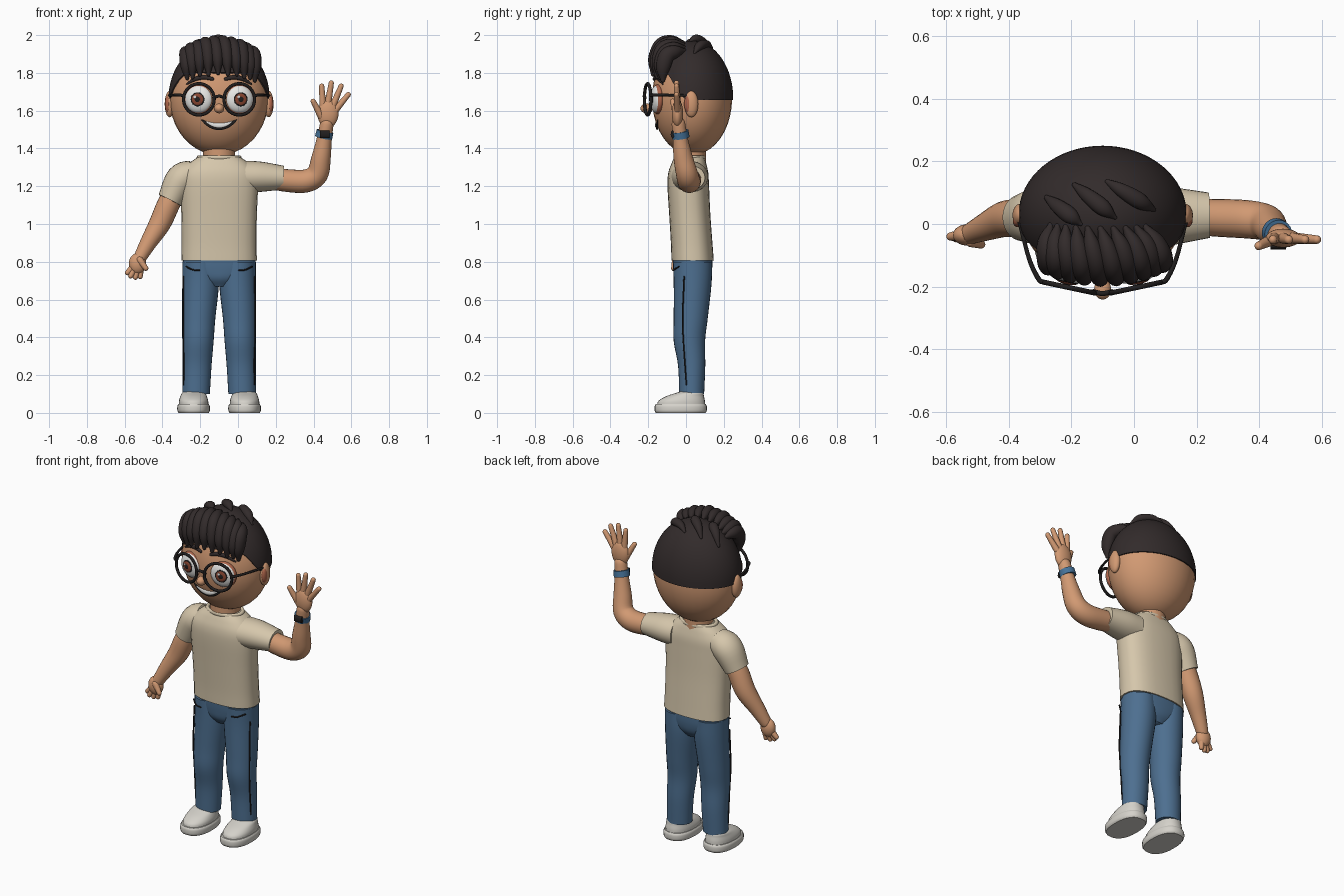
import bpy, bmesh, math
from math import sin, cos, pi, radians, sqrt
from mathutils import Vector, Matrix

if "Cube" in bpy.data.objects:
    bpy.data.objects.remove(bpy.data.objects["Cube"])

CX = -0.1  # body centre line
HEAD = Vector((CX, 0.032, 1.665))
HEAD_R = Vector((0.262, 0.212, 0.30))
CAP_R = Vector((0.268, 0.218, 0.306))


def material(name, *rgb):
    m = bpy.data.materials.new(name)
    m.use_nodes = True
    m.diffuse_color = (*rgb, 1)
    m.node_tree.nodes["Principled BSDF"].inputs["Base Color"].default_value = (*rgb, 1)
    return m


SKIN = material("skin", 0.64, 0.32, 0.17)
SHIRT = material("cream cotton", 0.67, 0.57, 0.41)
DENIM = material("blue denim", 0.075, 0.16, 0.28)
HAIR = material("dark hair", 0.032, 0.024, 0.024)
BLACK = material("black", 0.015, 0.013, 0.013)
SHOE = material("shoe white", 0.66, 0.64, 0.59)
WHITE = material("eye white", 0.82, 0.82, 0.8)
IRIS = material("iris brown", 0.25, 0.06, 0.03)
BLUSH = material("blush", 0.42, 0.13, 0.07)
BAND = material("band blue", 0.06, 0.17, 0.32)


def build(name, bm, mat):
    bmesh.ops.recalc_face_normals(bm, faces=bm.faces)
    me = bpy.data.meshes.new(name)
    bm.to_mesh(me)
    bm.free()
    me.materials.append(mat)
    me.shade_smooth()
    me.set_sharp_from_angle(angle=radians(45))
    ob = bpy.data.objects.new(name, me)
    bpy.context.collection.objects.link(ob)
    return ob


def ball(name, loc, scale, mat, rot_z=0):
    bm = bmesh.new()
    m = Matrix.Translation(loc) @ Matrix.Rotation(rot_z, 4, "Z") @ Matrix.Diagonal((*scale, 1))
    bmesh.ops.create_uvsphere(bm, u_segments=32, v_segments=20, radius=1, matrix=m)
    return build(name, bm, mat)


def ring(name, loc, big, small, mat, rot=(0, 0, 0), scale=(1, 1, 1)):
    bpy.ops.mesh.primitive_torus_add(location=loc, rotation=rot, major_radius=big,
                                     minor_radius=small, major_segments=40, minor_segments=10)
    ob = bpy.context.object
    ob.name, ob.scale = name, scale
    ob.data.materials.append(mat)
    ob.data.shade_smooth()


def skin_rings(name, sections, mat, power=2.0, n=28):
    """Loft closed sections given as (centre, u axis, v axis)."""
    bm, loops = bmesh.new(), []
    bend = lambda c: math.copysign(abs(c) ** (2 / power), c)
    for c, u, v in sections:
        loops.append([bm.verts.new(c + u * bend(cos(2 * pi * i / n)) + v * bend(sin(2 * pi * i / n)))
                      for i in range(n)])
    for a, b in zip(loops, loops[1:]):
        for i in range(n):
            j = (i + 1) % n
            bm.faces.new((a[i], a[j], b[j], b[i]))
    bm.faces.new(loops[0])
    bm.faces.new(loops[-1])
    return build(name, bm, mat)


def smooth_path(pts, steps=5):
    """Catmull-Rom through tuples of any length."""
    ps = [Vector(p) for p in pts]
    ps = [ps[0] * 2 - ps[1]] + ps + [ps[-1] * 2 - ps[-2]]
    out = []
    for a, b, c, d in zip(ps, ps[1:], ps[2:], ps[3:]):
        for k in range(steps):
            t = k / steps
            out.append(b + (c - a) * (t / 2) + (a * 2 - b * 5 + c * 4 - d) * (t * t / 2)
                       + (b * 3 - a - c * 3 + d) * (t ** 3 / 2))
    return out + [ps[-2]]


def stack(name, rows, mat, x=CX, power=2.0):
    """Upright form from rows of (z, x shift, y centre, x radius, y radius)."""
    secs = [(Vector((x + r[1], r[2], r[0])), Vector((r[3], 0, 0)), Vector((0, r[4], 0)))
            for r in smooth_path(rows)]
    return skin_rings(name, secs, mat, power)


def sweep(name, pts, mat, ref=(0, 1, 0), flat=1.0, rounded=True, n=16):
    """Tube through (x, y, z, radius); flat scales its size along ref."""
    path, ref = smooth_path(pts), Vector(ref)
    rows = [(p.xyz, (path[min(i + 1, len(path) - 1)].xyz - path[max(i - 1, 0)].xyz).normalized(), max(p.w, 0.001))
            for i, p in enumerate(path)]
    if rounded:
        angles = [radians(a) for a in (82, 60, 40, 20)]
        p, t, r = rows[0]
        q, s, w = rows[-1]
        rows = ([(p - t * r * sin(a), t, r * cos(a)) for a in angles] + rows
                + [(q + s * w * sin(a), s, w * cos(a)) for a in reversed(angles)])
    secs = []
    for p, t, r in rows:
        u = t.cross(ref).normalized()
        secs.append((p, u * r, u.cross(t) * (r * flat)))
    return skin_rings(name, secs, mat, n=n)


def face(dx, z, r, out=0.0):
    """Point on the front of the head, with a radius."""
    k = 1 - (dx / HEAD_R.x) ** 2 - ((z - HEAD.z) / HEAD_R.z) ** 2
    return (CX + dx, HEAD.y - HEAD_R.y * sqrt(max(k, 0)) - out, z, r)


# Shirt, neck and collar
stack("shirt_body", [(0.808, 0, 0.035, 0.2, 0.112), (0.9, 0, 0.03, 0.198, 0.11), (1.05, 0, 0.02, 0.2, 0.109),
                     (1.2, 0, 0.012, 0.206, 0.11), (1.27, 0, 0.012, 0.2, 0.106), (1.32, 0, 0.015, 0.16, 0.092),
                     (1.355, 0, 0.018, 0.112, 0.078)], SHIRT, power=2.5)
ring("shirt_collar", (CX, 0.018, 1.352), 0.107, 0.012, SHIRT, scale=(1, 0.72, 1))
sweep("neck", [(CX, 0.02, 1.28, 0.085), (CX, 0.02, 1.43, 0.085)], SKIN)
sweep("left_sleeve", [(0.03, 0.02, 1.25, 0.085), (0.12, 0.025, 1.25, 0.08), (0.24, 0.028, 1.245, 0.063)],
      SHIRT, flat=1.15, rounded=False, n=28)
sweep("right_sleeve", [(-0.23, 0.02, 1.27, 0.07), (-0.3, 0.025, 1.235, 0.083), (-0.36, 0.02, 1.125, 0.067)],
      SHIRT, flat=1.1, rounded=False, n=28)

# Arms
sweep("left_arm", [(0.15, 0.025, 1.245, 0.055), (0.26, 0.02, 1.23, 0.06), (0.36, 0.015, 1.228, 0.061),
                   (0.42, 0.005, 1.265, 0.058), (0.44, -0.015, 1.35, 0.051), (0.457, -0.03, 1.45, 0.04),
                   (0.47, -0.04, 1.53, 0.036)], SKIN, n=24)
sweep("right_arm", [(-0.33, 0.025, 1.18, 0.055), (-0.37, 0.02, 1.1, 0.06), (-0.415, 0.015, 1.0, 0.057),
                    (-0.475, -0.01, 0.9, 0.044), (-0.52, -0.03, 0.82, 0.034)], SKIN, n=24)

# Hands: palm and five digits from base to tip
ball("left_palm", (0.476, -0.045, 1.585), (0.056, 0.03, 0.075), SKIN)
ball("right_palm", (-0.532, -0.035, 0.79), (0.046, 0.034, 0.056), SKIN)
DIGITS = {
    "left": [((0.44, -0.05, 1.57), (0.398, -0.07, 1.65)), ((0.45, -0.045, 1.62), (0.443, -0.05, 1.73)),
             ((0.475, -0.045, 1.63), (0.494, -0.05, 1.747)), ((0.5, -0.045, 1.62), (0.546, -0.05, 1.73)),
             ((0.505, -0.045, 1.59), (0.584, -0.05, 1.685))],
    "right": [((-0.52, -0.055, 0.81), (-0.488, -0.065, 0.765)), ((-0.55, -0.035, 0.78), (-0.585, -0.04, 0.742)),
              ((-0.545, -0.035, 0.77), (-0.568, -0.045, 0.725)), ((-0.53, -0.035, 0.77), (-0.543, -0.04, 0.718)),
              ((-0.515, -0.03, 0.77), (-0.518, -0.035, 0.722))]}
for side, digits in DIGITS.items():
    for label, (base, tip) in zip(("thumb", "index", "middle", "ring", "little"), digits):
        sweep(f"{side}_{label}_finger", [(*base, 0.019), (*tip, 0.0135)], SKIN)

# Wrist watch
sweep("watch_band", [(0.453, -0.027, 1.457, 0.046), (0.461, -0.032, 1.492, 0.045)], BAND, rounded=False, n=24)
sweep("watch_face", [(0.435, -0.071, 1.475, 0.02), (0.485, -0.071, 1.475, 0.02)], BLACK, flat=0.5, rounded=False)

# Hips
stack("jeans_hips", [(0.67, 0, 0.035, 0.06, 0.065), (0.71, 0, 0.035, 0.13, 0.092),
                     (0.76, 0, 0.036, 0.188, 0.102), (0.82, 0, 0.035, 0.192, 0.106)], DENIM, power=2.4)

for side, s in (("left", 1), ("right", -1)):
    # Trouser leg, side seam and pocket line
    stack(side + "_jeans_leg", [(0.1, s * 0.122, 0.03, 0.073, 0.066), (0.25, s * 0.117, 0.03, 0.077, 0.072),
                                (0.38, s * 0.112, 0.018, 0.083, 0.083), (0.5, s * 0.108, 0.025, 0.088, 0.09),
                                (0.68, s * 0.098, 0.035, 0.097, 0.1), (0.8, s * 0.1, 0.035, 0.094, 0.104)], DENIM)
    sweep(side + "_leg_seam", [(CX + s * 0.189, -0.01, 0.72, 0.004), (CX + s * 0.191, -0.018, 0.5, 0.004),
                               (CX + s * 0.187, -0.012, 0.35, 0.004), (CX + s * 0.187, 0.002, 0.15, 0.004)], BLACK)
    sweep(side + "_pocket_line", [(CX + s * 0.105, -0.069, 0.755, 0.004), (CX + s * 0.14, -0.063, 0.758, 0.004),
                                  (CX + s * 0.175, -0.037, 0.775, 0.004)], BLACK)

    # Shoe
    sx = CX + s * 0.135
    stack(side + "_sole", [(0, 0, -0.028, 0.08, 0.132), (0.012, 0, -0.028, 0.086, 0.138),
                           (0.035, 0, -0.028, 0.086, 0.138), (0.047, 0, -0.028, 0.08, 0.132)], SHOE, sx, 2.4)
    stack(side + "_shoe_upper", [(0.04, 0, -0.026, 0.078, 0.128), (0.065, 0, -0.022, 0.077, 0.122),
                                 (0.088, 0, -0.005, 0.07, 0.1), (0.105, 0, 0.018, 0.062, 0.073),
                                 (0.115, 0, 0.027, 0.045, 0.05)], SHOE, sx, 2.2)
    for k in range(2):
        y, z = -0.058 - k * 0.024, 0.1 - k * 0.009
        sweep(side + "_lace", [(sx - 0.028, y, z - 0.006, 0.003), (sx, y, z, 0.003),
                               (sx + 0.028, y, z - 0.006, 0.003)], BLACK)

    # Ear
    ball(side + "_ear", (CX + s * 0.262, 0.028, 1.635), (0.026, 0.037, 0.07), SKIN)
    ball(side + "_ear_hollow", (CX + s * 0.272, 0.012, 1.635), (0.015, 0.022, 0.045), BLUSH)

    # Eye: layered discs facing slightly outward
    turn = s * radians(12)
    out = Vector((sin(turn), -cos(turn), 0))
    eye = Vector((CX + s * 0.107, -0.15, 1.66))
    for part, depth, r, thick, mat in (("socket", 0, 0.079, 0.03, BLUSH), ("eyeball", 0.006, 0.073, 0.032, WHITE),
                                       ("iris_edge", 0.034, 0.037, 0.006, BLACK), ("iris", 0.037, 0.031, 0.006, IRIS),
                                       ("pupil", 0.041, 0.015, 0.004, BLACK)):
        ball(f"{side}_{part}", eye + out * depth, (r, thick, r), mat, turn)
    ball(side + "_eye_glint", eye + out * 0.044 + Vector((-0.012, 0, 0.012)), (0.008, 0.003, 0.008), WHITE, turn)

    # Spectacle rim and arm
    ring(side + "_glasses_rim", (CX + s * 0.107, -0.203, 1.66), 0.083, 0.0085, BLACK, rot=(pi / 2, 0, turn))
    sweep(side + "_glasses_arm", [(CX + s * 0.188, -0.186, 1.68, 0.008), (CX + s * 0.205, -0.175, 1.682, 0.008),
                                  (CX + s * 0.235, -0.11, 1.683, 0.007), (CX + s * 0.268, 0.015, 1.68, 0.006)],
          BLACK, ref=(0, 0, 1))
    # Eyebrow
    sweep(side + "_eyebrow", [face(s * 0.035, 1.768, 0.009, 0.004), face(s * 0.08, 1.777, 0.012, 0.005),
                              face(s * 0.125, 1.768, 0.011, 0.005), face(s * 0.17, 1.742, 0.005, 0.004)],
          HAIR, flat=0.8)

sweep("glasses_bridge", [(CX - 0.03, -0.216, 1.668, 0.008), (CX, -0.222, 1.677, 0.008),
                         (CX + 0.03, -0.216, 1.668, 0.008)], BLACK)

# Head, nose and mouth
ball("head", HEAD, HEAD_R, SKIN)
ball("nose", (CX, -0.208, 1.612), (0.027, 0.033, 0.026), SKIN)
for part, half, top, drop, r, lift in (("mouth", 0.092, 1.55, 0.034, 0.016, 0.001), ("teeth", 0.066, 1.541, 0.019, 0.009, 0.006)):
    sweep(part, [face(half * t, top - drop * (1 - t * t), r * (1 - t * t) + 0.003, lift)
                 for t in (-1, -0.75, -0.4, 0, 0.4, 0.75, 1)], BLACK if part == "mouth" else WHITE, flat=0.35)

# Hair cap: dome whose rim is low behind and high over the forehead
bm, n, rows = bmesh.new(), 64, 16
grid = []
for j in range(1, rows + 1):
    loop = []
    for i in range(n):
        a = 2 * pi * i / n
        f = min(max((-sin(a) - 0.1) / 0.65, 0), 1)
        rim_z = 1.657 + 0.145 * f * f * (3 - 2 * f)
        th = math.acos((rim_z - HEAD.z) / CAP_R.z) * j / rows
        d = Vector((sin(th) * cos(a), sin(th) * sin(a), cos(th)))
        loop.append(bm.verts.new(HEAD + d * CAP_R))
    grid.append(loop)
grid.append([bm.verts.new(HEAD + (v.co - HEAD) * 0.95) for v in grid[-1]])
bm.faces.new(grid[0])
for a, b in zip(grid, grid[1:]):
    for i in range(n):
        bm.faces.new((a[i], a[(i + 1) % n], b[(i + 1) % n], b[i]))
build("hair_cap", bm, HAIR)


def on_cap(d, k, r):
    return (*(HEAD + Vector(d).normalized() * CAP_R * k), r)


# Swept fringe locks
COUNT = 10
for i in range(COUNT):
    t = -0.98 + 1.83 * i / (COUNT - 1)
    lift = 0.02 * (i % 2)
    sweep(f"fringe_lock_{i + 1}", [on_cap((t * 0.75 - 0.05, -0.22, 0.95), 0.99, 0.012),
                                   on_cap((t * 0.8 + 0.02, -0.45, 0.9), 1.1, 0.034),
                                   on_cap((t * 0.85 + 0.08, -0.7, 0.85), 1.165 + lift, 0.041),
                                   on_cap((t * 0.9 + 0.12, -0.87, 0.65), 1.13, 0.036),
                                   on_cap((t * 0.95 + 0.14, -0.95, 0.44 - lift), 1.05, 0.012)],
          HAIR, ref=(1, 0, 0), flat=0.85)

# Tufts lying on the crown
for i, (x0, y0, x1, y1) in enumerate(((-0.28, 0.085, -0.17, 0.0), (-0.19, 0.125, -0.06, 0.02), (-0.085, 0.135, 0.065, 0.045))):
    pts = []
    for t, r in ((0, 0.008), (0.3, 0.022), (0.7, 0.026), (1, 0.006)):
        x, y = x0 + (x1 - x0) * t, y0 + (y1 - y0) * t
        z = HEAD.z + CAP_R.z * sqrt(1 - ((x - CX) / CAP_R.x) ** 2 - ((y - HEAD.y) / CAP_R.y) ** 2)
        pts.append((x, y, z + 0.012 * sin(pi * t), r))
    sweep(f"crown_tuft_{i + 1}", pts, HAIR, ref=(0, 0, 1), flat=0.9)
